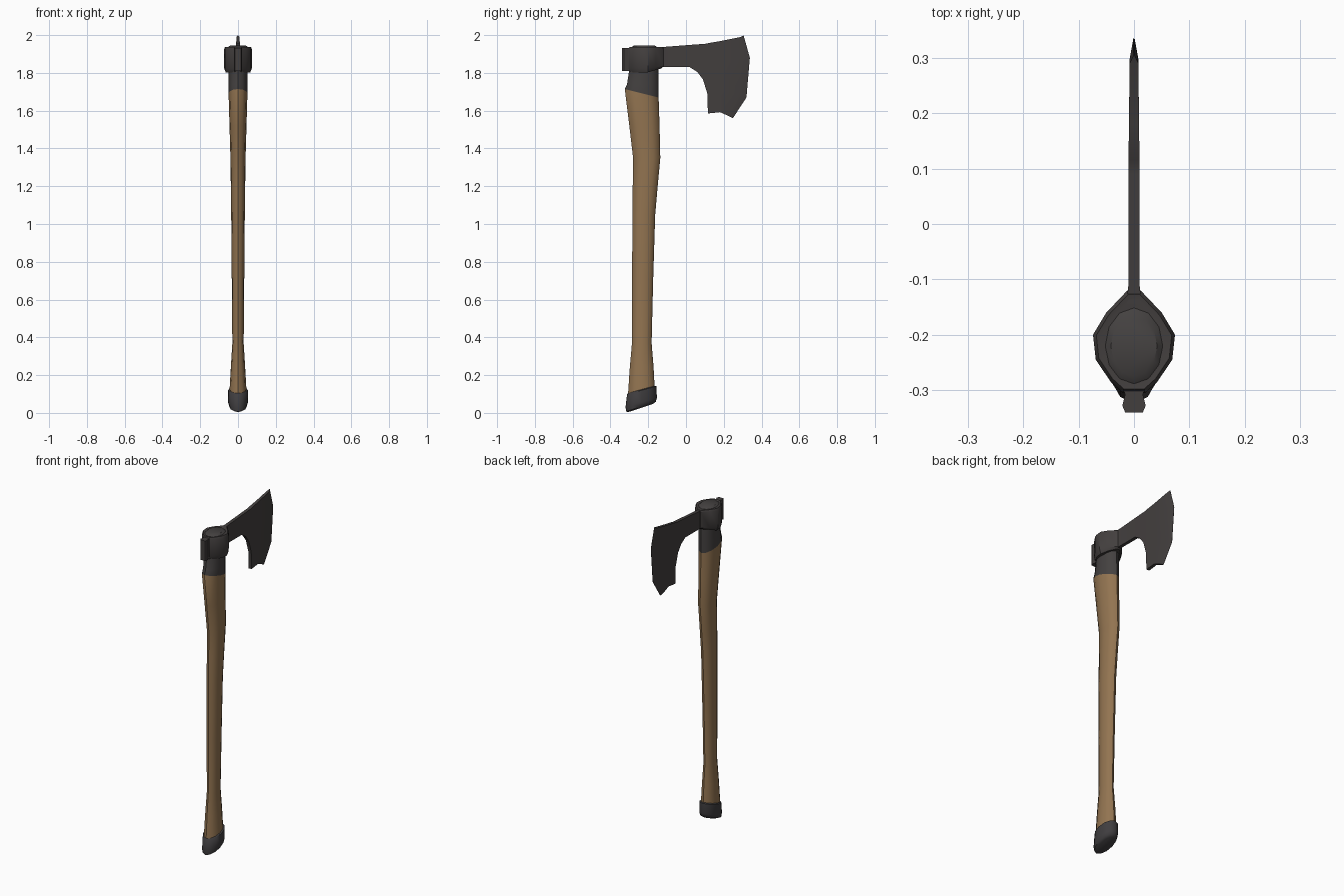
import bpy
import bmesh
import math

cube = bpy.data.objects.get("Cube")
if cube:
    bpy.data.objects.remove(cube, do_unlink=True)


def material(name, color):
    m = bpy.data.materials.new(name)
    m.use_nodes = True
    m.diffuse_color = (*color, 1)
    m.node_tree.nodes["Principled BSDF"].inputs["Base Color"].default_value = (*color, 1)
    return m


wood = material("brown wood", (0.29, 0.175, 0.082))
steel = material("dark steel", (0.055, 0.049, 0.048))
wrap = material("dark binding", (0.058, 0.053, 0.052))
leather = material("black leather", (0.050, 0.047, 0.050))


def loft(name, rings, mats, angle=40, rule=None):
    """Skin closed rings of equal length; rule(segment) picks the material."""
    bm = bmesh.new()
    loops = [[bm.verts.new(p) for p in ring] for ring in rings]
    n = len(loops[0])
    for s, (a, b) in enumerate(zip(loops, loops[1:])):
        for i in range(n):
            j = (i + 1) % n
            f = bm.faces.new((a[i], a[j], b[j], b[i]))
            f.material_index = rule(s) if rule else 0
    bm.faces.new(loops[0][::-1])
    end = bm.faces.new(loops[-1])
    end.material_index = rule(len(rings) - 2) if rule else 0
    bmesh.ops.recalc_face_normals(bm, faces=bm.faces)
    mesh = bpy.data.meshes.new(name)
    bm.to_mesh(mesh)
    bm.free()
    ob = bpy.data.objects.new(name, mesh)
    bpy.context.collection.objects.link(ob)
    for m in mats:
        mesh.materials.append(m)
    bpy.ops.object.select_all(action="DESELECT")
    ob.select_set(True)
    bpy.context.view_layer.objects.active = ob
    bpy.ops.object.shade_smooth_by_angle(angle=math.radians(angle))
    return ob


def oval(z, y0, y1, hx, slope=0.0, sides=12):
    """Oval ring between y0 and y1, tilted about its middle."""
    cy, ry = (y0 + y1) / 2, (y1 - y0) / 2
    ring = []
    for i in range(sides):
        a = math.tau * i / sides
        dy = -ry * math.cos(a)
        ring.append((hx * math.sin(a), cy + dy, z + slope * dy))
    return ring


# Haft: swelling at both ends, with a dark bound neck under the head
haft = [
    oval(0.10, -0.308, -0.165, 0.046, 0.25),
    oval(0.24, -0.298, -0.172, 0.038, 0.1),
    oval(0.37, -0.286, -0.182, 0.030),
    oval(0.70, -0.285, -0.174, 0.033),
    oval(1.05, -0.284, -0.163, 0.036),
    oval(1.20, -0.282, -0.150, 0.038),
    oval(1.35, -0.280, -0.136, 0.040),
    oval(1.52, -0.300, -0.140, 0.045),
    oval(1.692, -0.324, -0.145, 0.050, -0.25),
    oval(1.74, -0.312, -0.145, 0.050),
    oval(1.82, -0.300, -0.146, 0.049),
    oval(1.935, -0.290, -0.150, 0.053),
    oval(1.945, -0.275, -0.165, 0.042),
]
loft("haft", haft, [wood, wrap], rule=lambda s: 1 if s >= 8 else 0)

# Slanted cap on the butt of the haft
cap = [
    oval(0.127, -0.300, -0.172, 0.040, 0.27),
    oval(0.120, -0.312, -0.157, 0.052, 0.27),
    oval(0.055, -0.320, -0.154, 0.052, 0.30),
    oval(0.033, -0.317, -0.160, 0.046, 0.33),
    oval(0.026, -0.305, -0.175, 0.032, 0.33),
]
loft("butt_cap", cap, [leather], angle=50)

# Eye: faceted collar around the top of the haft
half = [(0.012, -0.12), (0.05, -0.16), (0.074, -0.2),
        (0.069, -0.245), (0.042, -0.285), (0.02, -0.305)]
eye_plan = half + [(-x, y) for x, y in reversed(half)]


def eye_ring(z, scale, dz=0.0):
    return [(x * scale, -0.215 + (y + 0.215) * scale,
             z + dz * max(0, min(1, (y + 0.2) / 0.08))) for x, y in eye_plan]


loft("eye", [eye_ring(1.803, 0.88, 0.02), eye_ring(1.825, 1.0, 0.008),
             eye_ring(1.925, 1.0, 0.008), eye_ring(1.938, 0.92),
             eye_ring(1.936, 0.80)], [steel], angle=35)

# Poll: small flared lug behind the eye
loft("poll", [[(sx * hx, y, z) for sx, z in
               ((-1, 1.81), (1, 1.81), (1, 1.932), (-1, 1.932))]
              for y, hx in ((-0.27, 0.03), (-0.308, 0.016),
                            (-0.328, 0.021), (-0.34, 0.016))], [steel], angle=25)

# Blade: neck widening into a bearded edge, top to bottom at each station
LEVELS = (0, 0.35, 0.7, 1)


def station(y, low, high):
    return [(y, high + (low - high) * t) for t in LEVELS]


columns = [
    (station(-0.16, 1.83, 1.935), 0.016),
    (station(-0.11, 1.83, 1.938), 0.010),
    (station(0.02, 1.83, 1.948), 0.010),
    (station(0.06, 1.805, 1.951), 0.010),
    (station(0.09, 1.765, 1.953), 0.010),
    (station(0.113, 1.69, 1.955), 0.010),
    (station(0.116, 1.585, 1.957), 0.010),
    (station(0.18, 1.592, 1.968), 0.009),
    ([(0.29, 1.99), (0.297, 1.88), (0.285, 1.685), (0.225, 1.572)], 0.008),
    ([(0.305, 1.998), (0.338, 1.88), (0.32, 1.67), (0.248, 1.56)], 0.0006),
]
blade = [[(hx, y, z) for y, z in col] + [(-hx, y, z) for y, z in reversed(col)]
         for col, hx in columns]
loft("blade", blade, [steel], angle=30)
